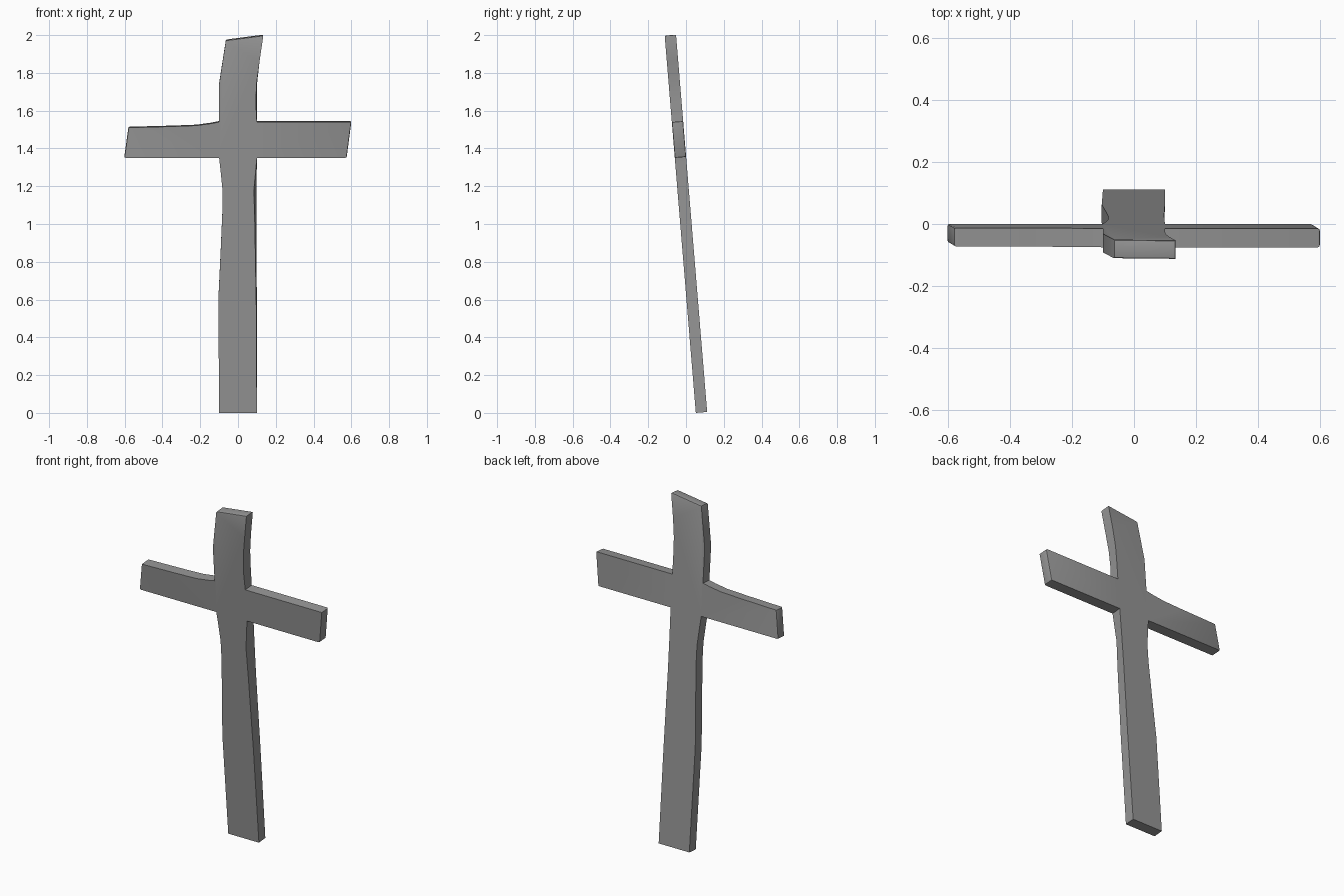
import bpy, bmesh

default = bpy.data.objects.get("Cube")
if default:
    bpy.data.objects.remove(default)

# Single weathered grey
grey = bpy.data.materials.new("stone_grey")
grey.use_nodes = True
colour = (0.30, 0.30, 0.30, 1)
grey.diffuse_color = colour
grey.node_tree.nodes["Principled BSDF"].inputs["Base Color"].default_value = colour

LEAN, THICK, FOOT_Y = 0.0825, 0.06, 0.052

# Outline of the cross: x, height, sideways shift of the front edge
outline = [
    (-.10, 0, 0), (.10, 0, 0), (.10, .55, -.003), (.097, 1.0, -.008),
    (.098, 1.18, -.014), (.10, 1.35, 0),
    (.575, 1.35, 0), (.60, 1.54, 0),
    (.10, 1.54, 0), (.10, 1.65, -.006), (.102, 1.75, -.003), (.114, 1.86, 0),
    (.134, 1.998, 0), (-.064, 1.972, 0),
    (-.083, 1.85, 0), (-.10, 1.74, 0), (-.10, 1.54, 0),
    (-.14, 1.532, 0), (-.22, 1.521, 0), (-.35, 1.516, 0), (-.58, 1.51, 0),
    (-.602, 1.35, 0), (-.10, 1.35, 0), (-.092, 1.28, 0), (-.082, 1.18, 0),
    (-.082, 1.08, 0), (-.092, .85, 0), (-.104, .6, 0),
]
tips = [i for i, (x, z, s) in enumerate(outline) if abs(x) > .5 or z > 1.9]

bm = bmesh.new()


def ring(depth, shift):
    """Outline placed on the leaning plane at a given depth."""
    return [bm.verts.new((x + s * shift, FOOT_Y + depth - LEAN * z, z + LEAN * depth))
            for x, z, s in outline]


front, back = ring(0, 1), ring(THICK, 0)
bm.faces.new(front)
bm.faces.new(back[::-1])
for i in range(len(outline)):
    j = (i + 1) % len(outline)
    bm.faces.new((front[j], front[i], back[i], back[j]))

# Slightly worn corners at the arm ends and top
ends = {v for i in tips for v in (front[i], back[i])}
edges = [e for e in bm.edges if all(v in ends for v in e.verts)]
bmesh.ops.bevel(bm, geom=edges, offset=.007, segments=2, profile=.5, affect='EDGES')
bmesh.ops.recalc_face_normals(bm, faces=bm.faces[:])

mesh = bpy.data.meshes.new("leaning_cross")
bm.to_mesh(mesh)
bm.free()
mesh.materials.append(grey)
cross = bpy.data.objects.new("leaning_cross", mesh)
bpy.context.collection.objects.link(cross)
bpy.context.view_layer.objects.active = cross
cross.select_set(True)
bpy.ops.object.shade_smooth_by_angle(angle=0.6)
